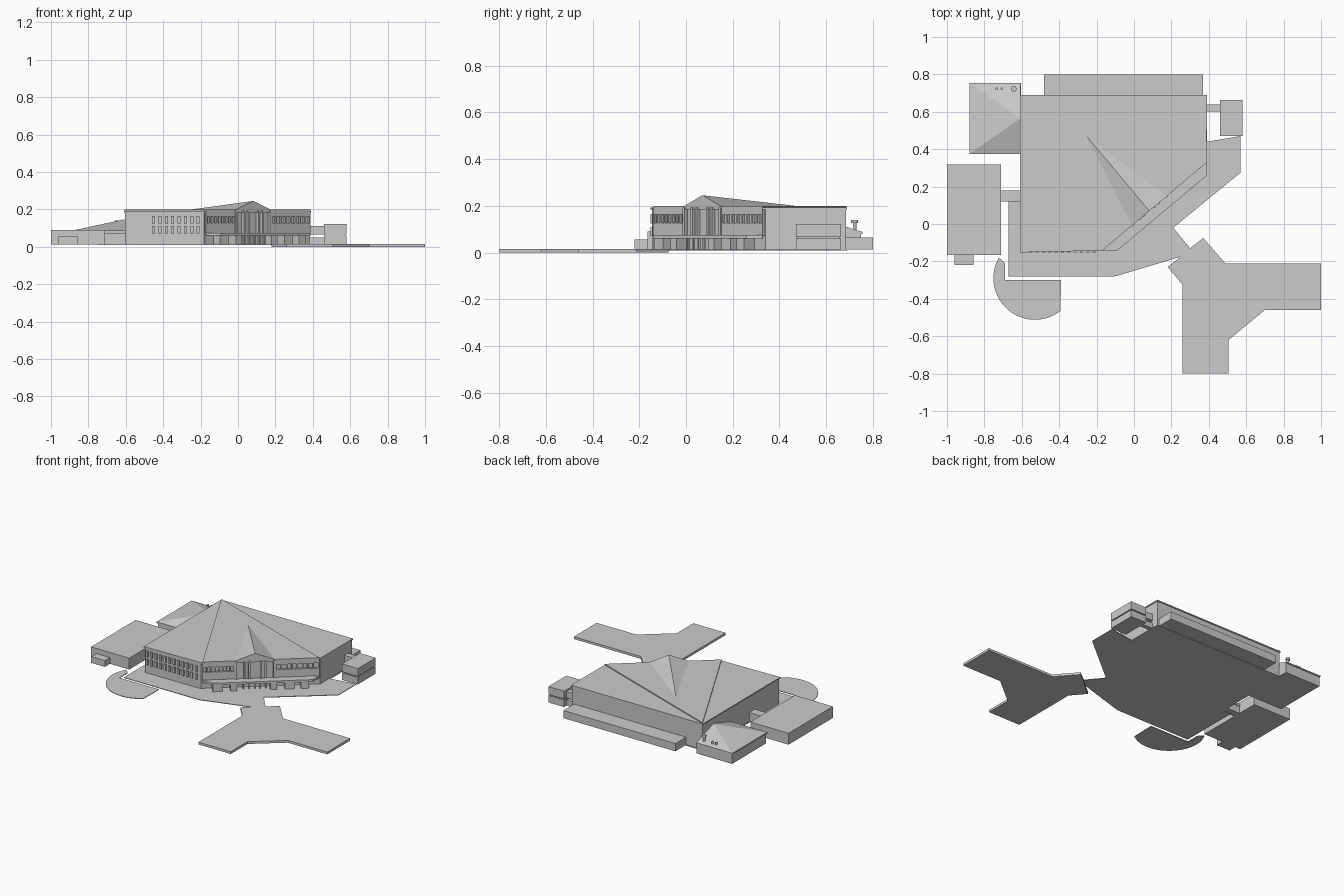
import bpy, bmesh, math
from mathutils import Vector

if "Cube" in bpy.data.objects:
    bpy.data.objects.remove(bpy.data.objects["Cube"])

G = 0.012  # ground floor level


def finish(name, bm):
    bmesh.ops.recalc_face_normals(bm, faces=bm.faces)
    me = bpy.data.meshes.new(name)
    bm.to_mesh(me)
    bm.free()
    ob = bpy.data.objects.new(name, me)
    bpy.context.collection.objects.link(ob)
    return ob


def add_prism(bm, pts, z0, z1):
    f = bm.faces.new([bm.verts.new((x, y, z0)) for x, y in pts])
    r = bmesh.ops.extrude_face_region(bm, geom=[f])
    bmesh.ops.translate(bm, vec=(0, 0, z1 - z0),
                        verts=[v for v in r["geom"] if isinstance(v, bmesh.types.BMVert)])


def prism(name, pts, z0, z1):
    bm = bmesh.new()
    add_prism(bm, pts, z0, z1)
    return finish(name, bm)


def rect(x0, x1, y0, y1):
    return [(x0, y0), (x1, y0), (x1, y1), (x0, y1)]


def box(name, x0, x1, y0, y1, z0, z1):
    return prism(name, rect(x0, x1, y0, y1), z0, z1)


def hull(name, pts):
    bm = bmesh.new()
    for p in pts:
        bm.verts.new(p)
    bmesh.ops.convex_hull(bm, input=bm.verts)
    return finish(name, bm)


# diagonal entrance facade coordinates: t along the wall, d outwards
A, B = Vector((-0.17, -0.142)), Vector((0.388, 0.328))
U = (B - A).normalized()
N = Vector((U.y, -U.x))
L = (B - A).length


def diag(t, d):
    return tuple(A + U * t + N * d)


def diag_rect(t0, t1, d0, d1):
    return [diag(t0, d0), diag(t1, d0), diag(t1, d1), diag(t0, d1)]


# paved terrace and round patio
prism("terrace", [(-0.67, 0.14), (-0.67, -0.28), (-0.1, -0.28), (0.25, -0.175), (0.3, -0.13),
                  (0.21, -0.02), (0.57, 0.275), (0.57, 0.47), (0.39, 0.44), (0.39, 0.69),
                  (-0.61, 0.69), (-0.61, 0.14)], 0.009, 0.013)
arc = [(-0.53 + 0.222 * math.cos(a), -0.29 + 0.222 * math.sin(a))
       for a in [math.radians(150 + (308 - 150) * i / 20) for i in range(21)]]
prism("round_patio", arc + [(-0.39, -0.3), (-0.69, -0.3), (-0.69, -0.21)], 0.009, 0.013)

# forked walkway
prism("forked_walkway", [(0.18, -0.23), (0.26, -0.325), (0.26, -0.8), (0.505, -0.8), (0.505, -0.62),
                         (0.7, -0.46), (1, -0.46), (1, -0.212), (0.49, -0.212), (0.37, -0.075),
                         (0.3, -0.13), (0.25, -0.175)], 0, 0.016)

# main hall, its facade set back behind window bands
prism("main_hall", [(-0.605, 0.685), (-0.605, -0.145), (-0.182, -0.142), diag(0.01, -0.012),
                    diag(L, -0.012), (0.385, 0.34), (0.385, 0.685)], G, 0.185)
prism("roof_slab", [(-0.61, 0.69), (-0.61, -0.152), tuple(A), tuple(B), (0.39, 0.69)], 0.184, 0.192)
prism("roof_fan", [(-0.607, 0.687), tuple(A), tuple(B)], 0.191, 0.199)

# entrance gable running back into the roof
T0, T1 = 0.203, 0.455
TM = (T0 + T1) / 2
hull("entrance_gable", [(*diag(T0, 0), 0.197), (*diag(T1, 0), 0.197), (*diag(TM, 0), 0.245),
                        (-0.27, 0.49, 0.197), (*diag(T0, 0), 0.192), (*diag(T1, 0), 0.192)])

# upper window bands and mullions either side of the entrance
bm = bmesh.new()
for t0, t1 in ((0.0, T0), (T1, L)):
    add_prism(bm, diag_rect(t0, t1, -0.013, 0), 0.162, 0.186)
    add_prism(bm, diag_rect(t0, t1, -0.013, 0), 0.07, 0.127)
    for i in range(9):
        t = t0 + (t1 - t0 - 0.008) * i / 8
        add_prism(bm, diag_rect(t, t + 0.008, -0.013, 0), 0.125, 0.164)
finish("facade_window_bands", bm)

# tall entrance piers
bm = bmesh.new()
for f in (0, 0.22, 0.33, 0.62, 0.73, 0.95):
    t = T0 + (T1 - T0) * f
    add_prism(bm, diag_rect(t, t + 0.013, -0.013, 0.006), 0.07, 0.193)
finish("entrance_piers", bm)

# canopy over the ground floor with blocks and posts under it
canopy = [tuple(A), (-0.09, -0.142), (0.388, 0.258), tuple(B)]
prism("entrance_canopy", canopy, 0.06, 0.075)
bm = bmesh.new()
for t0, t1 in ((0.06, 0.12), (0.17, 0.21), (0.42, 0.46), (0.51, 0.57), (0.61, 0.66)):
    add_prism(bm, diag_rect(t0, t1, -0.013, 0.045), G, 0.061)
for i in range(5):
    t = 0.25 + 0.035 * i
    add_prism(bm, diag_rect(t, t + 0.008, 0.01, 0.02), G, 0.061)
finish("ground_floor_blocks", bm)

# south wall window frames, two rows
bm = bmesh.new()
for z0, z1 in ((0.07, 0.11), (0.125, 0.165)):
    for i in range(12):
        x = -0.595 + 0.034 * i
        add_prism(bm, rect(x, x + 0.016, -0.152, -0.144), z0, z1)
finish("south_windows", bm)

# low wing along the back
box("back_wing", -0.48, 0.37, 0.685, 0.8, G, 0.065)

# west wing with porch and link
box("west_wing", -1, -0.71, -0.165, 0.317, G, 0.09)
box("west_porch", -0.96, -0.857, -0.22, -0.164, G, 0.055)
box("west_link", -0.711, -0.604, 0.125, 0.175, G, 0.06)
box("west_link_roof", -0.711, -0.604, 0.12, 0.18, 0.06, 0.075)

# north-west wing with lean-to pyramid roof
box("northwest_wing", -0.875, -0.604, 0.38, 0.75, G, 0.08)
x0, x1, y0, y1 = -0.88, -0.606, 0.375, 0.755
hull("northwest_roof", [(x, y, z) for x in (x0, x1) for y in (y0, y1) for z in (0.079, 0.088)]
     + [(x1, 0.565, 0.147)])


def cylinder(name, x, y, z0, z1, r, n=12):
    return prism(name, [(x + r * math.cos(2 * math.pi * i / n), y + r * math.sin(2 * math.pi * i / n))
                        for i in range(n)], z0, z1)


# roof vents
cylinder("vent_pipe", -0.643, 0.722, 0.085, 0.128, 0.008)
cylinder("vent_cap", -0.643, 0.722, 0.126, 0.14, 0.015)
for i, x in enumerate((-0.735, -0.708)):
    cylinder(f"small_vent_{i + 1}", x, 0.723, 0.08, 0.113, 0.007)

# east pavilion in two tiers with a shadow gap, and its link
box("east_pavilion_lower", 0.46, 0.58, 0.47, 0.664, G, 0.06)
box("east_pavilion_core", 0.467, 0.573, 0.477, 0.657, 0.059, 0.068)
box("east_pavilion_upper", 0.46, 0.58, 0.47, 0.664, 0.067, 0.121)
box("east_link", 0.384, 0.461, 0.602, 0.64, 0.066, 0.11)
box("east_link_base", 0.384, 0.461, 0.606, 0.636, G, 0.05)
